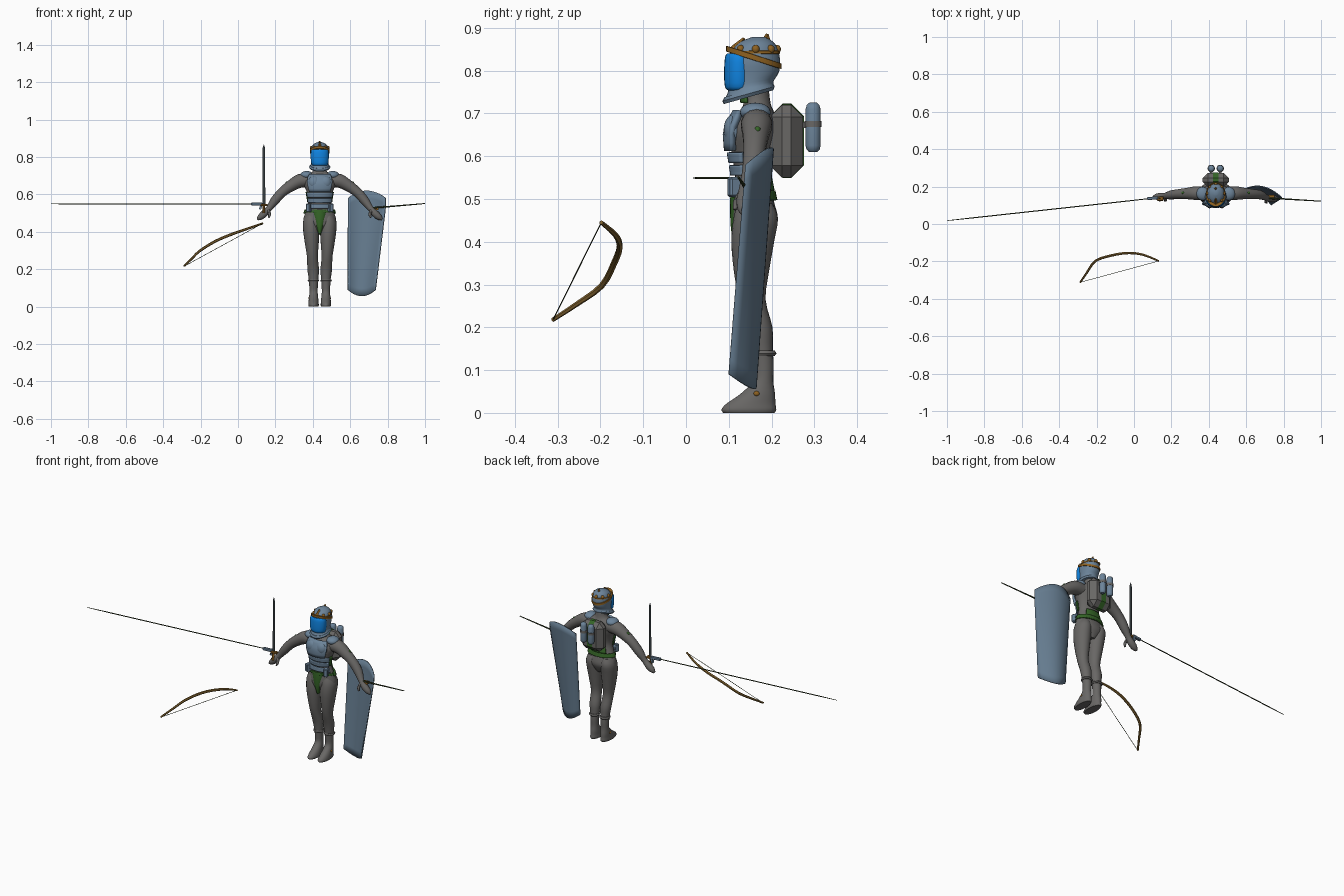
import bpy, bmesh, math
from mathutils import Vector, Matrix

if "Cube" in bpy.data.objects:
    bpy.data.objects.remove(bpy.data.objects["Cube"])

CX = 0.437  # centre line of the figure


def material(name, rgb):
    m = bpy.data.materials.new(name)
    m.diffuse_color = (*rgb, 1)
    m.use_nodes = True
    m.node_tree.nodes["Principled BSDF"].inputs["Base Color"].default_value = m.diffuse_color
    return m


GREY = material("suit grey", (0.14, 0.135, 0.13))
STEEL = material("steel blue", (0.15, 0.23, 0.32))
SHIELD = material("shield blue", (0.13, 0.20, 0.275))
BLUE = material("visor blue", (0.005, 0.23, 0.75))
GREEN = material("strap green", (0.035, 0.13, 0.02))
GOLD = material("crown bronze", (0.27, 0.12, 0.015))
WOOD = material("bow wood", (0.23, 0.13, 0.03))
DARK = material("dark metal", (0.035, 0.045, 0.05))
OLIVE = material("dark olive", (0.03, 0.045, 0.015))


def finish(name, bm, mat, smooth=True):
    bmesh.ops.recalc_face_normals(bm, faces=bm.faces)
    me = bpy.data.meshes.new(name)
    bm.to_mesh(me)
    bm.free()
    me.materials.append(mat)
    ob = bpy.data.objects.new(name, me)
    bpy.context.collection.objects.link(ob)
    if smooth:
        bpy.context.view_layer.objects.active = ob
        ob.select_set(True)
        bpy.ops.object.shade_smooth_by_angle(angle=math.radians(45))
        ob.select_set(False)
    return ob


def refine(rows, k=3):
    """Catmull-Rom interpolation of tuples."""
    rows = [Vector(r) for r in rows]
    out = []
    for i in range(len(rows) - 1):
        a, b, c, d = rows[max(i - 1, 0)], rows[i], rows[i + 1], rows[min(i + 2, len(rows) - 1)]
        for t in (j / k for j in range(k)):
            out.append(0.5 * (2 * b + (c - a) * t + (2 * a - 5 * b + 4 * c - d) * t * t
                              + (3 * b - a - 3 * c + d) * t ** 3))
    return out + [rows[-1]]


def skin(name, rings, mat, n=16):
    """Closed loft through rings of (centre, axis u, axis v)."""
    bm = bmesh.new()
    angles = [2 * math.pi * i / n for i in range(n)]
    loops = [[bm.verts.new(c + u * math.cos(a) + v * math.sin(a)) for a in angles] for c, u, v in rings]
    for p, q in zip(loops, loops[1:]):
        for i in range(n):
            bm.faces.new((p[i], p[(i + 1) % n], q[(i + 1) % n], q[i]))
    bm.faces.new(loops[0])
    bm.faces.new(loops[-1])
    return finish(name, bm, mat)


def stack(name, rows, mat, x=CX, k=3, n=20):
    """Upright loft; rows are (z, half width, y centre, half depth, tilt, x shift)."""
    rows = [tuple(r) + (0,) * (6 - len(r)) for r in rows]
    rings = [(Vector((x + r[5], r[2], r[0])), Vector((r[1], 0, 0)), Vector((0, r[3], r[3] * r[4])))
             for r in refine(rows, k)]
    return skin(name, rings, mat, n)


def tube(name, rows, mat, k=3, n=12, flat=1.0):
    """Loft along a path; rows are (x, y, z, radius)."""
    pts = refine(rows, k)
    rings = []
    for i, p in enumerate(pts):
        t = (pts[min(i + 1, len(pts) - 1)] - pts[max(i - 1, 0)]).to_3d().normalized()
        u = t.cross(Vector((0, 1, 0))).normalized()
        rings.append((p.to_3d(), u * p[3], t.cross(u) * p[3] * flat))
    return skin(name, rings, mat, n)


def box(name, c, s, mat, rot=(0, 0, 0), bevel=0.0):
    bm = bmesh.new()
    bmesh.ops.create_cube(bm, size=1, matrix=Matrix.Diagonal((*s, 1)))
    if bevel:
        bmesh.ops.bevel(bm, geom=bm.edges[:], offset=bevel, segments=1, affect='EDGES')
    ob = finish(name, bm, mat, False)
    ob.location, ob.rotation_euler = c, rot
    return ob


def ball(name, c, r, mat):
    bm = bmesh.new()
    bmesh.ops.create_uvsphere(bm, u_segments=24, v_segments=14, radius=1,
                              matrix=Matrix.Translation(c) @ Matrix.Diagonal((*r, 1)))
    return finish(name, bm, mat)


def sheet(name, fn, nu, nv, mat, thick):
    """Thin curved panel from a function of u, v in 0..1."""
    bm = bmesh.new()
    g = [[bm.verts.new(fn(i / nu, j / nv)) for i in range(nu + 1)] for j in range(nv + 1)]
    for j in range(nv):
        for i in range(nu):
            bm.faces.new((g[j][i], g[j][i + 1], g[j + 1][i + 1], g[j + 1][i]))
    mod = finish(name, bm, mat).modifiers.new("thickness", 'SOLIDIFY')
    mod.thickness, mod.offset = thick, 0


# Torso and neck
TORSO = [(.40, .025, .158, .035), (.425, .06, .16, .046), (.455, .088, .162, .053),
         (.50, .078, .158, .046), (.56, .06, .153, .039), (.61, .068, .154, .048),
         (.66, .088, .158, .056), (.70, .08, .165, .042), (.722, .038, .166, .032),
         (.77, .032, .162, .03)]
stack("torso", TORSO, GREY)


def plate(name, z0, z1, half_angle, gap, mat, thick=.008, facing=-90):
    """Armour panel that follows the torso."""
    def fn(u, v):
        z = z0 + (z1 - z0) * v
        a, b = next((a, b) for a, b in zip(TORSO, TORSO[1:]) if a[0] <= z <= b[0])
        _, hx, yc, hy = Vector(a).lerp(Vector(b), (z - a[0]) / (b[0] - a[0]))
        w = math.radians(facing + half_angle * (2 * u - 1))
        return (CX + (hx + gap) * math.cos(w), yc + (hy + gap) * math.sin(w), z)
    sheet(name, fn, 16, 5, mat, thick)


# Armour and straps on the torso
plate("chest_plate", .613, .705, 42, .01, STEEL, .014)
for i, z in enumerate((.525, .555, .585)):
    plate(f"belly_band_{i}", z, z + .024, 66, .007, STEEL)
plate("front_belt", .503, .514, 95, .003, GREEN, .006)
plate("back_belt", .497, .519, 95, .005, GREEN, .008, 90)
plate("back_strap", .52, .56, 40, .004, GREEN, .006, 90)
for a in (-12, 192):
    plate("side_strap", .56, .612, 9, .004, GREEN, .006, a)
stack("loin_guard", [(.385, .005, .132, .018), (.43, .022, .132, .027),
                     (.48, .036, .133, .03), (.518, .043, .14, .036)], GREEN)
plate("collar", .724, .755, 50, .004, GREEN, .006)

# Backpack, centre strap and twin tanks
box("backpack", (CX, .235, .635), (.14, .078, .17), GREY, bevel=.028)
box("pack_strap", (CX, .236, .636), (.03, .08, .174), GREEN, bevel=.03)
for s in (-1, 1):
    x = CX + s * .024
    stack("tank", [(.61, .010, .297, .010), (.616, .016, .297, .016), (.625, .018, .297, .018),
                   (.71, .018, .297, .018), (.72, .015, .297, .015), (.725, .009, .297, .009)],
          STEEL, x, 1, 14)
    stack("tank_band", [(.668, .020, .297, .020), (.682, .020, .297, .020)], GREY, x, 1, 14)
    box("tank_bracket", (x, .272, .673), (.014, .03, .014), GREY)

# Paired parts of the body
for s, side in ((-1, "right"), (1, "left")):
    stack(side + "_leg", [(0, .025, .147, .06), (.008, .028, .147, .064), (.022, .027, .152, .057),
                          (.045, .025, .168, .04), (.075, .022, .18, .024), (.11, .023, .181, .024),
                          (.15, .026, .178, .025), (.20, .031, .173, .029, 0, s * .002),
                          (.265, .029, .155, .031, 0, s * .006), (.33, .036, .153, .041, 0, s * .009),
                          (.40, .043, .156, .05, 0, s * .012), (.455, .042, .163, .052, 0, s * .014),
                          (.49, .03, .162, .04, 0, s * .01)], GREY, CX + s * .033)
    stack(side + "_boot_cuff", [(.133, .027, .18, .027), (.139, .031, .181, .031),
                                (.146, .027, .18, .027)], GREY, CX + s * .034, 1)
    ball(side + "_ankle_stud", (CX + s * .056, .165, .045), (.005, .007, .006), GOLD)
    h = .01 if s > 0 else 0  # the left hand sits in front of the shield
    arm = [(.06, .165, .675, .036), (.105, .165, .672, .037), (.15, .163, .648, .031),
           (.20, .16, .612, .026), (.24, .155, .567, .024), (.272, .15 - h, .524, .016),
           (.295, .147 - h, .498, .019), (.318, .146 - h, .478, .016), (.333, .145 - h, .466, .006)]
    tube(side + "_arm", [(CX + s * a, y, z, r) for a, y, z, r in arm], GREY, n=14)
    thumb = [(.275, .14, .515, .008), (.268, .128, .492, .008), (.274, .124, .475, .004)]
    tube(side + "_thumb", [(CX + s * a, y - h, z, r) for a, y, z, r in thumb], GREY, n=8)
    ball(side + "_shoulder_pad", (CX + s * .07, .162, .703), (.034, .036, .022), STEEL)
    ball(side + "_chest_pad", (CX + s * .03, .112, .662), (.033, .024, .036), STEEL)
    ball(side + "_arm_patch", (CX + s * .172, .167, .66), (.012, .008, .01), GREEN)
    box(side + "_pouch", (CX + s * .058, .115, .528), (.024, .032, .046), STEEL, (0, 0, s * .4), .004)

# Helmet and visor
stack("helmet", [(.742, .054, .147, .058, .28), (.75, .053, .148, .057, .27), (.765, .046, .152, .053, .2),
                 (.79, .047, .157, .06, .1), (.82, .05, .158, .062), (.85, .046, .162, .053),
                 (.868, .034, .166, .037), (.879, .012, .17, .014)], STEEL, n=24)
stack("helmet_rim", [(.738, .052, .146, .058, .28), (.746, .057, .146, .061, .28),
                     (.754, .052, .147, .057, .28)], STEEL, k=1, n=24)
stack("visor", [(.753, .034, .124, .024), (.762, .044, .124, .033), (.795, .0485, .124, .035),
                (.83, .047, .125, .034), (.84, .04, .126, .03)], BLUE, n=24)

# Crown: sloping band, flat upper band, studs and crest
stack("crown_band", [(.824, .049, .158, .061, -.32), (.825, .053, .158, .065, -.32),
                     (.837, .053, .158, .065, -.32), (.838, .048, .158, .06, -.32)], GOLD, k=1, n=24)
stack("crown_upper_band", [(.839, .047, .162, .055), (.84, .0495, .162, .0575),
                           (.846, .0485, .162, .0565), (.847, .045, .162, .053)], GOLD, k=1, n=24)
for i in range(8):
    a = math.pi * i / 4 + math.pi / 2
    ball(f"crown_stud_{i}", (CX + .044 * math.cos(a), .163 + .05 * math.sin(a), .85), (.009, .009, .01), GOLD)
tube("crown_crest", [(CX, .186, .862, .015), (CX, .19, .886, .003)], GOLD, k=1, n=4)
tube("crown_brow", [(CX, .118, .852, .012), (CX, .136, .876, .003)], GOLD, k=1, n=4)


# Tall curved shield
def shield_point(u, v):
    w = 1 - (2 * u - 1) ** 2
    z0, z1 = .09 - .034 * w, .58 + .04 * w
    left, right = .588, .735 + .055 * min(1, v * 1.1)
    y = .185 + (.141 - .185) * u + .036 * w - .04 * (1 - v)
    return (left + (right - left) * u, y, z0 + (z1 - z0) * v)


sheet("shield", shield_point, 12, 14, SHIELD, .006)
box("shield_grip", (.735, .145, .522), (.03, .02, .012), GOLD)

# Sword in the right hand
tube("sword_blade", [(.138, .138, .545, .008), (.138, .138, .845, .007), (.138, .138, .866, .001)],
     DARK, k=1, n=4, flat=.4)
box("sword_guard", (.141, .136, .543), (.036, .024, .013), GOLD, bevel=.003)
tube("sword_handle", [(.138, .127, .50, .007), (.138, .136, .543, .007)], GOLD, k=1, n=8)

# Side arm with its long thin rod, and the short rod in the left hand
box("side_arm_body", (.1, .138, .548), (.06, .016, .016), STEEL, (0, 0, .106), .003)
box("side_arm_grip", (.122, .142, .534), (.012, .012, .03), STEEL, (0, .3, 0))
tube("long_rod", [(-1, .018, .549, .0015), (-.87, .032, .549, .0028), (-.07, .119, .549, .0028),
                  (.1, .138, .549, .0022)], OLIVE, k=1, n=8)
tube("short_rod", [(.72, .138, .528, .005), (.80, .134, .534, .004), (1, .122, .551, .0025)],
     OLIVE, k=1, n=8)

# Bow and string
tube("bow", [(-.287, -.312, .217, .005), (-.25, -.257, .253, .006), (-.205, -.197, .297, .007),
             (-.12, -.168, .35, .0075), (-.03, -.155, .388, .0075), (.05, -.165, .416, .0065),
             (.133, -.198, .445, .005)], WOOD, n=6)
tube("bow_string", [(-.285, -.311, .217, .0014), (.132, -.198, .445, .0014)], OLIVE, k=1, n=6)
